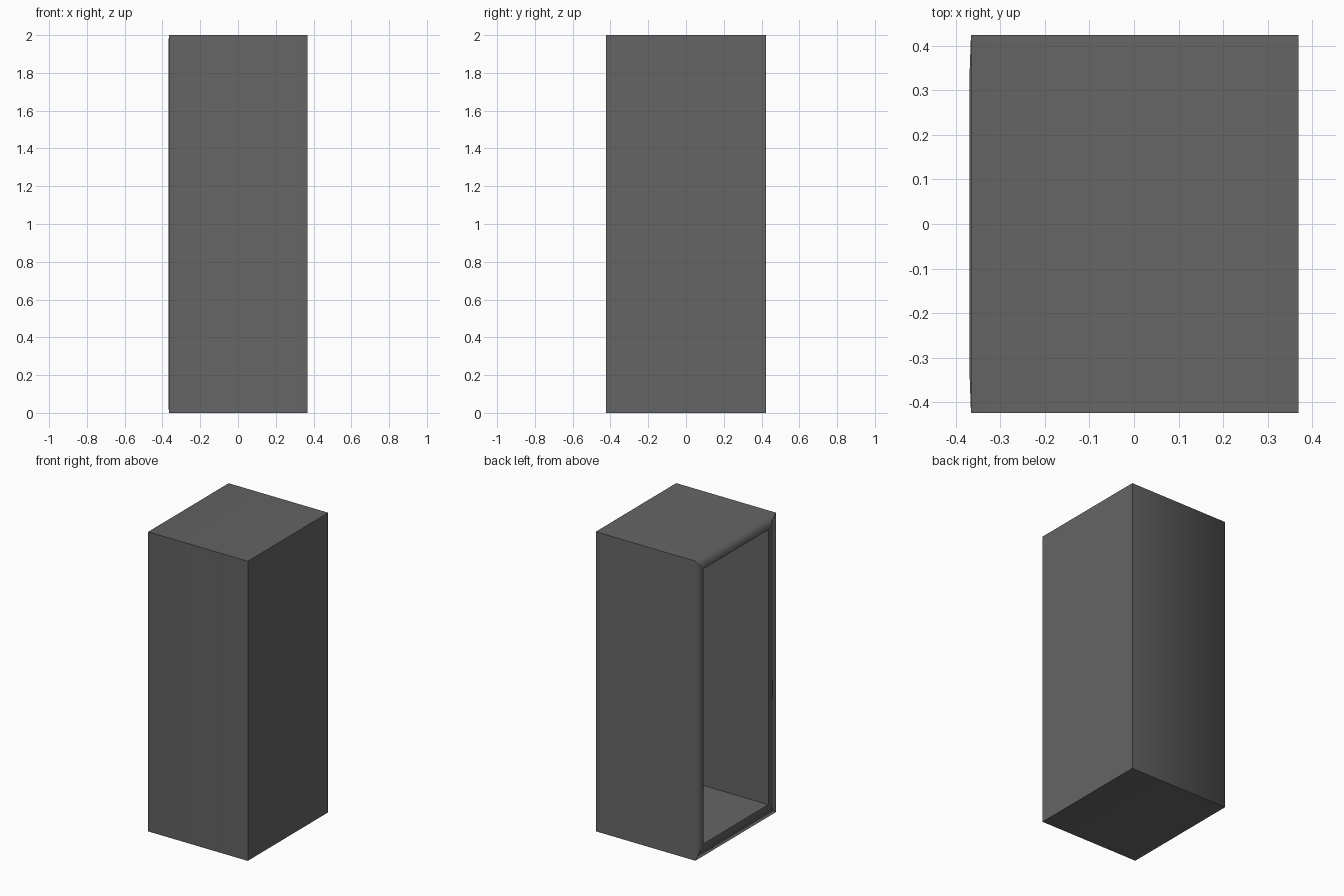
import bpy
import bmesh

WIDTH, DEPTH, HEIGHT = 0.735, 0.848, 2.0
WALL = 0.083     # thickness of the cabinet walls
LIP = 0.003      # slight swell of the rim around the opening

cube = bpy.data.objects.get("Cube")
if cube:
    bpy.data.objects.remove(cube, do_unlink=True)

# Single dark grey finish
grey = bpy.data.materials.new("dark grey")
grey.use_nodes = True
colour = (0.13, 0.13, 0.13, 1.0)
grey.diffuse_color = colour
grey.node_tree.nodes["Principled BSDF"].inputs["Base Color"].default_value = colour

# Outer block of the cabinet
bm = bmesh.new()
bmesh.ops.create_cube(bm, size=1)
bmesh.ops.scale(bm, vec=(WIDTH, DEPTH, HEIGHT), verts=bm.verts)
bmesh.ops.translate(bm, vec=(LIP / 2, 0, HEIGHT / 2), verts=bm.verts)
bm.normal_update()

# Rim around the open side, then the hollow inside
opening = min(bm.faces, key=lambda f: f.calc_center_median().x)
rim_edges = set(opening.edges)
bmesh.ops.inset_individual(bm, faces=[opening], thickness=WALL, depth=LIP,
                           use_even_offset=True)
bm.normal_update()
bmesh.ops.inset_individual(bm, faces=[opening], thickness=0,
                           depth=-(WIDTH + LIP - WALL))

# Smooth shading rolls over the outer rim only; all other edges stay sharp
for face in bm.faces:
    face.smooth = True
for edge in bm.edges:
    edge.smooth = edge in rim_edges

mesh = bpy.data.meshes.new("cabinet_shell")
bm.to_mesh(mesh)
bm.free()
mesh.materials.append(grey)
shell = bpy.data.objects.new("cabinet_shell", mesh)
bpy.context.collection.objects.link(shell)
